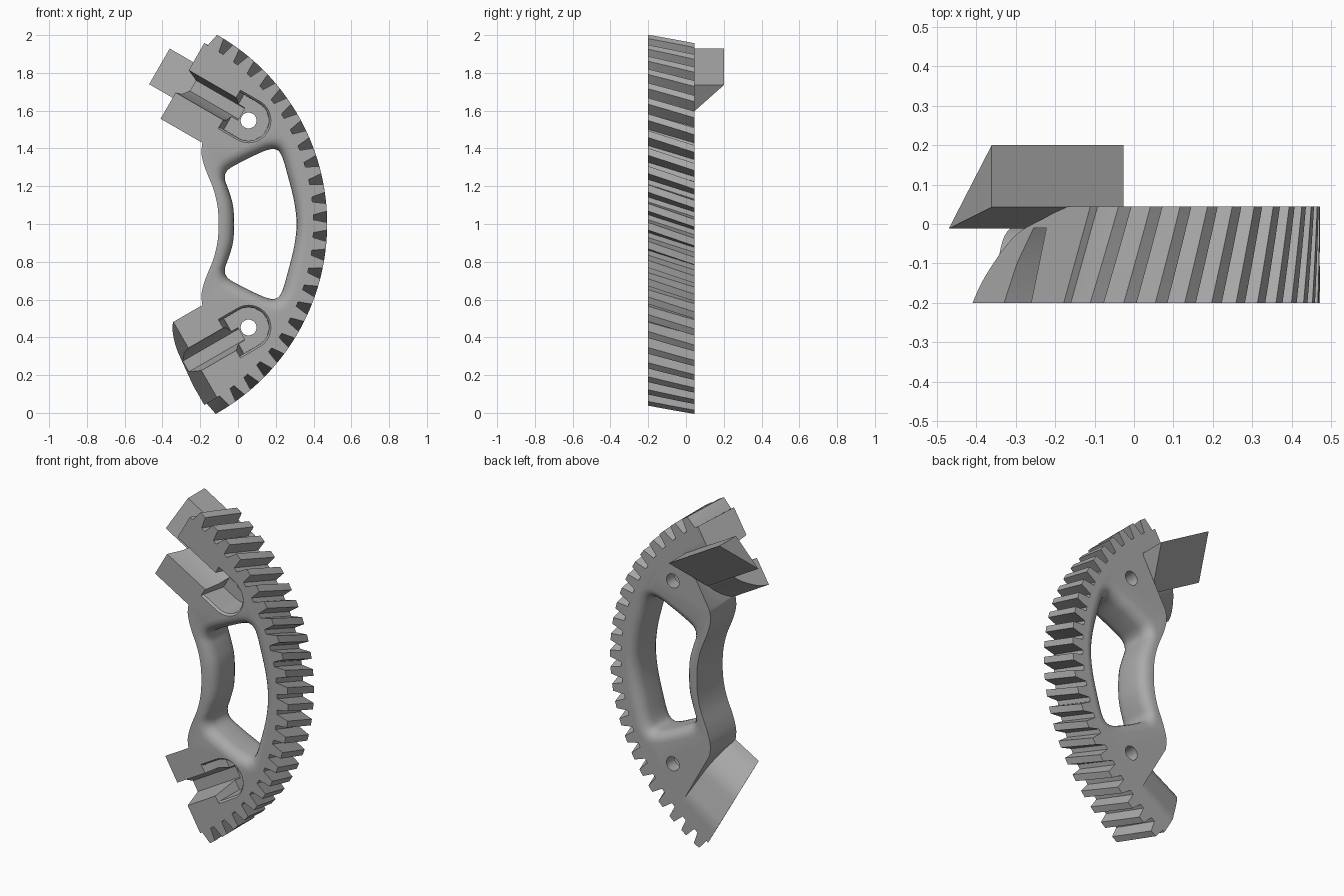
import bpy, bmesh, math
from math import sin, cos, radians, sqrt

if "Cube" in bpy.data.objects:
    bpy.data.objects.remove(bpy.data.objects["Cube"])

CX, CZ = -0.68, 1.0            # axis of the gear
FRONT, BACK = -0.2, 0.045
DEPTH = BACK - FRONT

grey = bpy.data.materials.new("plain grey")
grey.diffuse_color = (0.4, 0.4, 0.4, 1)
grey.use_nodes = True
grey.node_tree.nodes["Principled BSDF"].inputs["Base Color"].default_value = grey.diffuse_color


def loft(name, rings):
    """Skin a closed solid through rings of equal point count."""
    bm = bmesh.new()
    vs = [[bm.verts.new(p) for p in r] for r in rings]
    n = len(vs[0])
    for a, b in zip(vs, vs[1:]):
        for i in range(n):
            j = (i + 1) % n
            bm.faces.new((a[i], a[j], b[j], b[i]))
    bm.faces.new(vs[0])
    bm.faces.new(vs[-1][::-1])
    bmesh.ops.recalc_face_normals(bm, faces=bm.faces)
    me = bpy.data.meshes.new(name)
    bm.to_mesh(me)
    bm.free()
    ob = bpy.data.objects.new(name, me)
    bpy.context.collection.objects.link(ob)
    me.materials.append(grey)
    return ob


def combine(target, tool, op):
    m = target.modifiers.new("bool", 'BOOLEAN')
    m.operation, m.object, m.solver = op, tool, 'EXACT'
    bpy.context.view_layer.objects.active = target
    bpy.ops.object.modifier_apply(modifier=m.name)
    bpy.data.objects.remove(tool)


def smooth_curve(pts, closed, steps=5):
    """Catmull-Rom curve through 2D points."""
    n, out = len(pts), []
    for i in range(n if closed else n - 1):
        q = [pts[k % n] if closed else pts[min(max(k, 0), n - 1)] for k in range(i - 1, i + 3)]
        for s in range(steps):
            t = s / steps
            out.append(tuple(0.5 * (2 * b + (c - a) * t + (2 * a - 5 * b + 4 * c - d) * t * t
                                    + (3 * b - a - 3 * c + d) * t ** 3) for a, b, c, d in zip(*q)))
    return out if closed else out + [pts[-1]]


def local(u, v, y, side):
    """End frame: origin at the bolt hole, u out along the slot, v radial."""
    return (0.056 - 0.866 * u + 0.5 * v, y, 1 + side * (0.548 + 0.5 * u + 0.866 * v))


def polar(r, deg, y):
    return (CX + r * cos(radians(deg)), y, CZ + r * sin(radians(deg)))


def mirrored(pts):
    return [(x, 2 - z) for x, z in pts[::-1]]


# main plate: wavy inner edge, straight shoulders, arc under the teeth
wave = [(-0.103, 1.0), (-0.108, 1.09), (-0.13, 1.185), (-0.172, 1.29), (-0.193, 1.37), (-0.188, 1.435)]
outline = smooth_curve(mirrored(wave)[:-1] + wave, False)
arc = [polar(1.052, 48.9 - 97.8 * i / 40, 0) for i in range(41)]
outline += [(p[0], p[2]) for p in arc]
body = loft("gear_segment", [[(x, y, z) for x, z in outline] for y in (FRONT, BACK)])

# helical toothed rim
TEETH, PITCH, TWIST = 24, 5.0, 4.2
profile = []
for k in range(TEETH):
    c = 59.4 - PITCH * k
    profile += [(1.08, c + 1.8), (1.152, c + 1.0), (1.152, c - 1.0), (1.08, c - 1.8)]
a0, a1 = profile[0][1], profile[-1][1]
profile += [(1.0, a1 + (a0 - a1) * i / 30) for i in range(31)]
rim = loft("rim", [[polar(r, a - TWIST * s / 6, FRONT + DEPTH * s / 6) for r, a in profile]
                   for s in range(7)])
combine(body, rim, 'UNION')

# end blocks with a rounded back and a twisted end plane
back_curve = [(-0.225, -0.2), (-0.208, -0.15), (-0.175, -0.1), (-0.135, -0.055),
              (-0.09, -0.022), (-0.03, 0.0), (0.121, 0.045)]
section = smooth_curve(back_curve, False, 3)
for side in (1, -1):
    def end_u(y):
        f = (y - FRONT) / DEPTH
        return 0.408 - 0.078 * (f if side > 0 else 1 - f)
    inner = section + [(0.215, BACK), (0.215, FRONT)]
    outer = section + [(0.238, BACK), (0.238, FRONT)]
    block = loft("end_block", [[local(0.15, v, y, side) for v, y in inner],
                               [local(end_u(y), v, y, side) for v, y in outer]])
    combine(body, block, 'UNION')

# window with rounded lips on both faces
wide = [(-0.085, 1.0), (-0.09, 1.1), (-0.112, 1.2), (-0.125, 1.27), (-0.1, 1.335), (-0.03, 1.375),
        (0.06, 1.415), (0.14, 1.45), (0.22, 1.458), (0.28, 1.41), (0.32, 1.29), (0.352, 1.15), (0.365, 1.0)]
tight = [(-0.02, 1.0), (-0.027, 1.1), (-0.05, 1.18), (-0.07, 1.24), (-0.055, 1.285), (0.01, 1.325),
         (0.08, 1.36), (0.15, 1.39), (0.2, 1.395), (0.232, 1.36), (0.265, 1.25), (0.297, 1.12), (0.31, 1.0)]
wide, tight = [smooth_curve(p + mirrored(p)[1:-1], True, 4) for p in (wide, tight)]
rings = []
for s in (-1.1, -1, -0.97, -0.9, -0.8, -0.65, -0.45, 0.45, 0.65, 0.8, 0.9, 0.97, 1, 1.1):
    e = min(1, max(0, (abs(s) - 0.45) / 0.55))
    t = 1 - sqrt(1 - e * e)
    y = (FRONT + BACK) / 2 + s * DEPTH / 2
    rings.append([(b[0] + (a[0] - b[0]) * t, y, b[1] + (a[1] - b[1]) * t) for a, b in zip(wide, tight)])
combine(body, loft("window_cutter", rings), 'DIFFERENCE')

# slots, rounded pockets and bolt holes at both ends
slot = [(-0.067, -0.22), (-0.055, -0.1), (-0.02, -0.01), (0.045, -0.01), (0.075, -0.22)]
for side in (1, -1):
    cut = loft("slot_cutter", [[local(u, v, y, side) for v, y in slot] for u in (0.05, 0.6)])
    combine(body, cut, 'DIFFERENCE')

    def d_shape(r, u, y):
        pts = [(-r * sin(math.pi * i / 24), r * cos(math.pi * i / 24)) for i in range(25)]
        return [local(a, b, y, side) for a, b in [(u, r)] + pts + [(u, -r)]]
    cut = loft("pocket_cutter", [d_shape(0.122, 0.121, -0.22), d_shape(0.118, 0.118, -0.2),
                                 d_shape(0.108, 0.114, -0.188), d_shape(0.106, 0.09, -0.03)])
    combine(body, cut, 'DIFFERENCE')
    cut = loft("hole_cutter", [[local(0.042 * cos(i * math.pi / 16), 0.042 * sin(i * math.pi / 16), y, side)
                                for i in range(32)] for y in (-0.3, 0.3)])
    combine(body, cut, 'DIFFERENCE')

# triangular locking wedge behind the upper end
tri = [(0.121, 0.2), (0.121, 0.043), (-0.097, -0.012)]
wedge = loft("locking_wedge", [[local(u, v, y, 1) for v, y in tri] for u in (0.165, 0.552)])

# smooth shading with crisp edges on the body
bpy.ops.object.select_all(action='DESELECT')
body.select_set(True)
bpy.context.view_layer.objects.active = body
bpy.ops.object.shade_smooth_by_angle(angle=radians(30))
